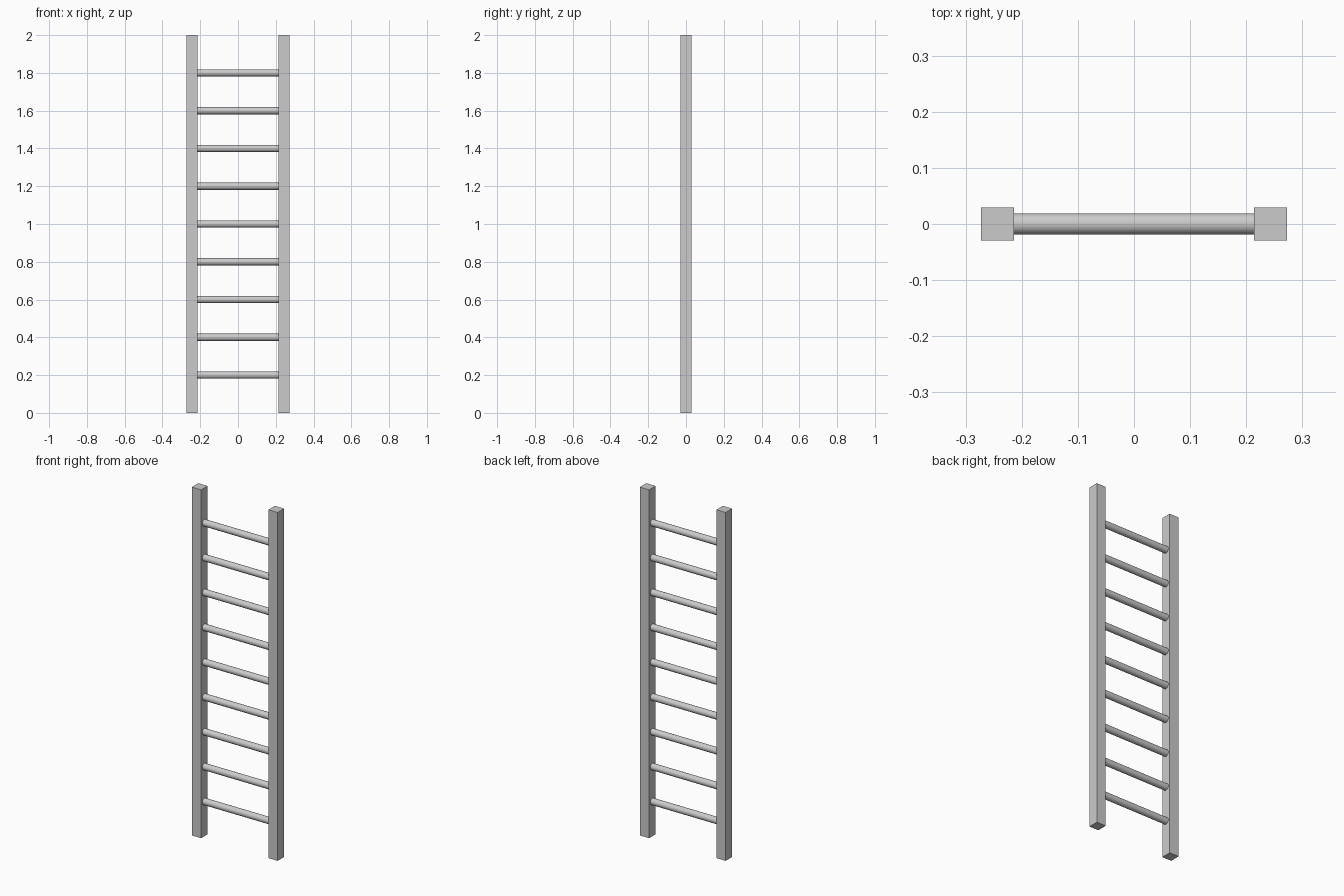
import bpy, math

if "Cube" in bpy.data.objects:
    bpy.data.objects.remove(bpy.data.objects["Cube"])

HEIGHT = 2.0
RAIL_W = 0.059      # square rail section
RAIL_X = 0.243      # rail centre offset
RUNG_R = 0.019
RUNG_COUNT = 9
RUNG_STEP = 0.2

# Two square side rails
for name, side in (("left_rail", -1), ("right_rail", 1)):
    bpy.ops.mesh.primitive_cube_add(size=1, location=(side * RAIL_X, 0, HEIGHT / 2))
    rail = bpy.context.object
    rail.name = name
    rail.scale = (RAIL_W, RAIL_W, HEIGHT)
    bpy.ops.object.transform_apply(location=False, rotation=False, scale=True)

# Round rungs, seated slightly into the rails
for i in range(RUNG_COUNT):
    bpy.ops.mesh.primitive_cylinder_add(
        vertices=32, radius=RUNG_R, depth=2 * (RAIL_X - RAIL_W / 2) + 0.01,
        location=(0, 0, RUNG_STEP * (i + 1)), rotation=(0, math.pi / 2, 0))
    rung = bpy.context.object
    rung.name = f"rung_{i + 1}"
    bpy.ops.object.shade_smooth_by_angle(angle=math.radians(40))
